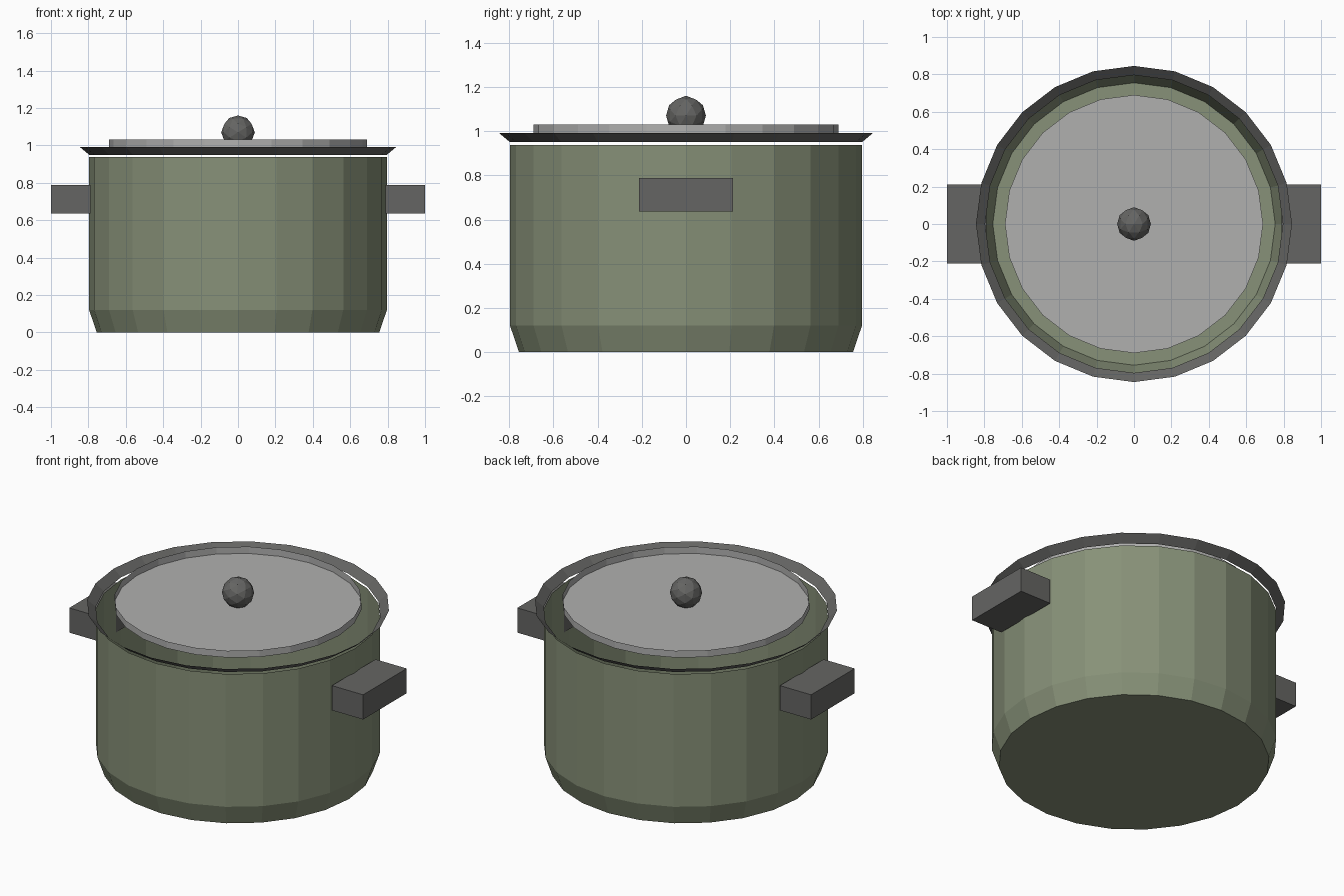
import bpy, bmesh, math
from mathutils import Matrix

cube = bpy.data.objects.get("Cube")
if cube:
    bpy.data.objects.remove(cube, do_unlink=True)

SIDES = 24


def make_material(name, rgb):
    mat = bpy.data.materials.new(name)
    mat.use_nodes = True
    color = (*rgb, 1.0)
    mat.diffuse_color = color
    mat.node_tree.nodes["Principled BSDF"].inputs["Base Color"].default_value = color
    return mat


green = make_material("sage green", (0.242, 0.283, 0.188))
dark = make_material("dark grey", (0.130, 0.130, 0.125))
light = make_material("light grey", (0.435, 0.435, 0.43))


def add_object(name, bm, mat):
    mesh = bpy.data.meshes.new(name)
    bm.to_mesh(mesh)
    bm.free()
    mesh.materials.append(mat)
    obj = bpy.data.objects.new(name, mesh)
    bpy.context.collection.objects.link(obj)
    return obj


def lathe(name, profile, mat, cap_bottom=False):
    """Spin (radius, height) points, given bottom to top, around z."""
    bm = bmesh.new()
    rings = []
    for radius, z in profile:
        angles = [math.tau * i / SIDES for i in range(SIDES)]
        rings.append([bm.verts.new((radius * math.cos(a), radius * math.sin(a), z))
                      for a in angles])
    for low, high in zip(rings, rings[1:]):
        for i in range(SIDES):
            j = (i + 1) % SIDES
            bm.faces.new((low[i], low[j], high[j], high[i]))
    if cap_bottom:
        bm.faces.new(rings[0][::-1])
    return add_object(name, bm, mat)


# Open thin-walled pot with a bevelled foot
lathe("pot_body", [(0.755, 0), (0.796, 0.12), (0.796, 0.937)], green, cap_bottom=True)

# Flared rim hovering just above the wall
lathe("rim", [(0.796, 0.95), (0.845, 0.991)], dark)

# Shallow tray-shaped lid with a low upright edge
lathe("lid", [(0.69, 0.989), (0.69, 1.031)], light, cap_bottom=True)

# Faceted lid knob, tilted so an edge midpoint points straight up
bm = bmesh.new()
bmesh.ops.create_icosphere(bm, subdivisions=2, radius=0.09)
tilt = Matrix.Rotation(-math.atan(2 / (1 + math.sqrt(5))), 4, "Y")
bmesh.ops.transform(bm, verts=bm.verts, matrix=Matrix.Translation((0, 0, 1.07)) @ tilt)
add_object("lid_knob", bm, dark)

# Block handles on both sides
for name, side in (("left_handle", 1), ("right_handle", -1)):
    bm = bmesh.new()
    bmesh.ops.create_cube(bm, size=1)
    bmesh.ops.scale(bm, verts=bm.verts, vec=(0.212, 0.424, 0.152))
    bmesh.ops.translate(bm, verts=bm.verts, vec=(side * 0.894, 0, 0.712))
    add_object(name, bm, dark)
